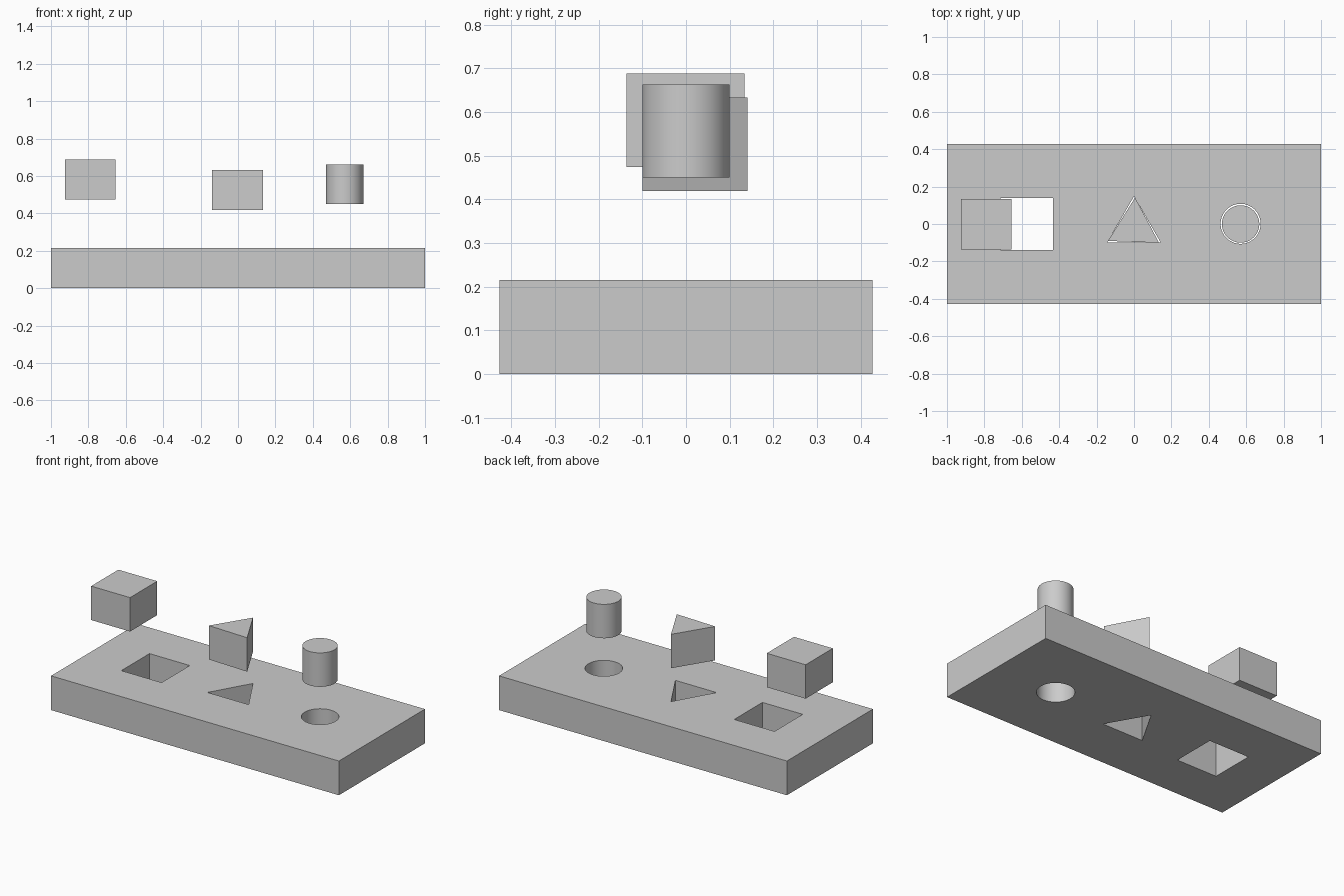
import bpy
import math

if "Cube" in bpy.data.objects:
    bpy.data.objects.remove(bpy.data.objects["Cube"])

BOARD_H = 0.215
BLOCK_H = 0.213


def box(name, center, size):
    bpy.ops.mesh.primitive_cube_add(size=1, location=center)
    ob = bpy.context.object
    ob.name = name
    ob.scale = size
    bpy.ops.object.transform_apply(location=False, rotation=False, scale=True)
    return ob


def prism(name, center, radius, height, sides, start_deg):
    # regular polygon profile, extruded; start_deg is the angle of its first corner
    pts = []
    for i in range(sides):
        a = math.radians(start_deg) + 2 * math.pi * i / sides
        pts.append((radius * math.cos(a), radius * math.sin(a)))
    verts = [(x, y, z) for z in (-height / 2, height / 2) for x, y in pts]
    faces = [tuple(reversed(range(sides))), tuple(range(sides, 2 * sides))]
    faces += [(i, (i + 1) % sides, (i + 1) % sides + sides, i + sides) for i in range(sides)]
    me = bpy.data.meshes.new(name)
    me.from_pydata(verts, [], faces)
    ob = bpy.data.objects.new(name, me)
    ob.location = center
    bpy.context.collection.objects.link(ob)
    return ob


def smooth(ob):
    bpy.ops.object.select_all(action='DESELECT')
    ob.select_set(True)
    bpy.context.view_layer.objects.active = ob
    bpy.ops.object.shade_smooth_by_angle(angle=math.radians(30))


# Board with three through holes
board = box("board", (0, 0, BOARD_H / 2), (2, 0.854, BOARD_H))
mid = BOARD_H / 2
cutters = [
    box("square_cutter", (-0.573, 0, mid), (0.28, 0.28, 0.6)),
    prism("triangle_cutter", (0, -0.0165, mid), 0.165, 0.6, 3, 90),
    prism("round_cutter", (0.57, 0.001, mid), 0.107, 0.6, 64, 0),
]
bpy.context.view_layer.objects.active = board
for cutter in cutters:
    mod = board.modifiers.new(cutter.name, 'BOOLEAN')
    mod.operation = 'DIFFERENCE'
    mod.solver = 'EXACT'
    mod.object = cutter
    bpy.ops.object.modifier_apply(modifier=mod.name)
    bpy.data.objects.remove(cutter)
smooth(board)

# Loose blocks hovering above the board; the triangle is turned slightly
box("square_block", (-0.79, -0.001, 0.581), (0.27, 0.27, BLOCK_H))
prism("triangle_block", (0, -0.0165, 0.526), 0.1577, BLOCK_H, 3, 88)
smooth(prism("round_block", (0.57, 0, 0.556), 0.1, BLOCK_H, 64, 0))
